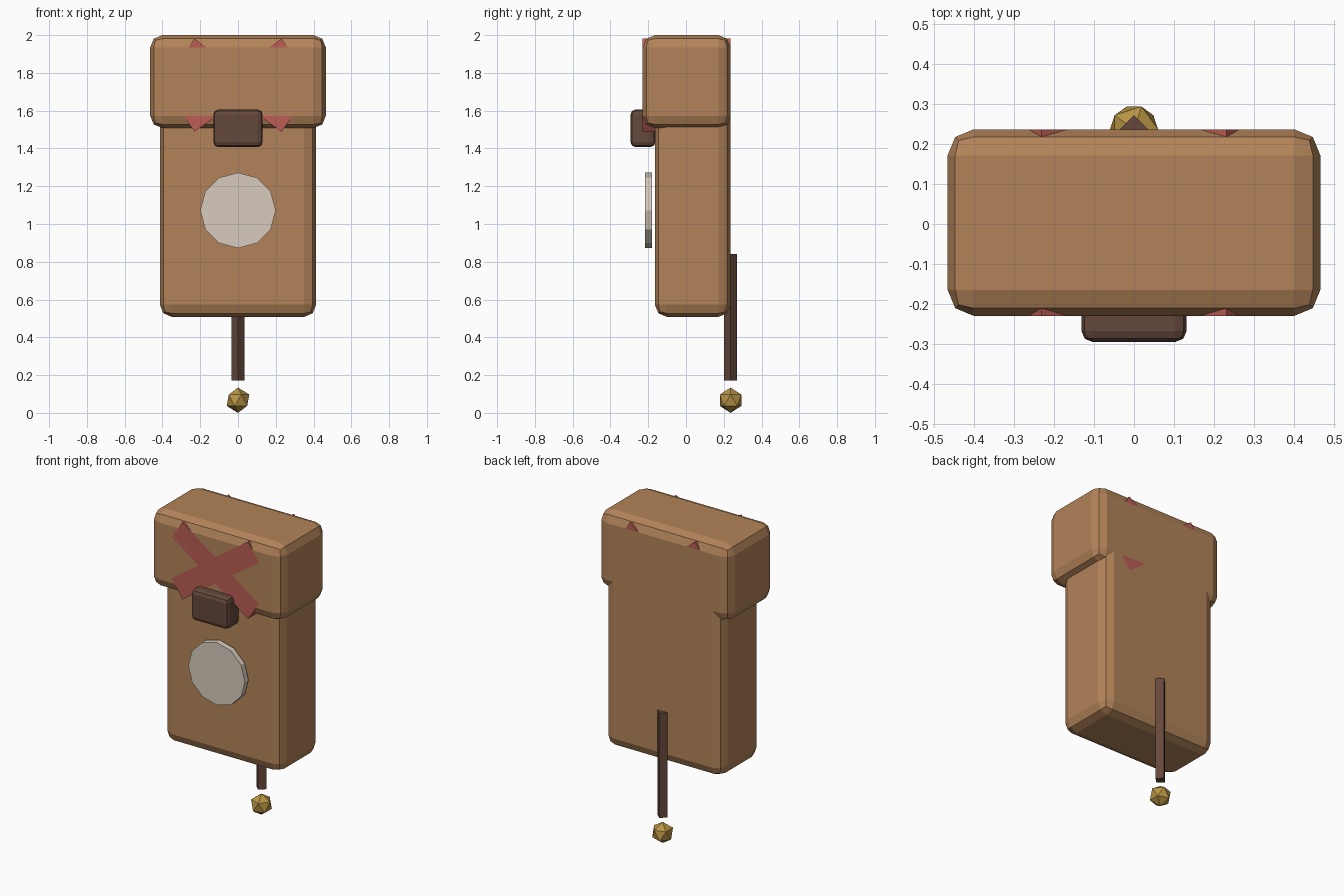
import bpy
from math import radians

if "Cube" in bpy.data.objects:
    bpy.data.objects.remove(bpy.data.objects["Cube"])

BACK = 0.236  # shared rear plane of the body and the hood


def material(name, rgb):
    m = bpy.data.materials.new(name)
    m.diffuse_color = (*rgb, 1)
    m.use_nodes = True
    m.node_tree.nodes["Principled BSDF"].inputs["Base Color"].default_value = m.diffuse_color
    return m


WOOD = material("wood", (0.45, 0.23, 0.10))
DARK = material("dark_wood", (0.13, 0.065, 0.045))
RED = material("red", (0.50, 0.11, 0.09))
CREAM = material("cream", (0.68, 0.60, 0.51))
GOLD = material("gold", (0.48, 0.30, 0.06))


def finish(name, mat):
    ob = bpy.context.object
    ob.name = name
    ob.data.materials.append(mat)
    return ob


def box(name, lo, hi, mat, bevel=0.0, turn=0.0):
    """Box between two corners, optionally bevelled and turned about y."""
    centre = [(a + b) / 2 for a, b in zip(lo, hi)]
    bpy.ops.mesh.primitive_cube_add(size=1, location=centre, rotation=(0, turn, 0))
    ob = finish(name, mat)
    ob.scale = [b - a for a, b in zip(lo, hi)]
    bpy.ops.object.transform_apply(location=False, rotation=False, scale=True)
    if bevel:
        mod = ob.modifiers.new("bevel", 'BEVEL')
        mod.width = bevel
        mod.segments = 2
    return ob


# Case and overhanging hood
box("body", (-0.414, -0.165, 0.508), (0.414, BACK, 1.75), WOOD, 0.065)
box("hood", (-0.465, -0.229, 1.508), (0.465, BACK, 2.0), WOOD, 0.065)

# Crossed bars running through the hood
for side, label in ((1, "right"), (-1, "left")):
    box("cross_bar_" + label, (-0.33, -0.229, 1.666), (0.33, BACK, 1.804),
        RED, turn=side * radians(35))

# Small block at the front edge of the hood
box("front_block", (-0.131, -0.294, 1.407), (0.131, -0.162, 1.606), DARK, 0.027)

# Twelve-sided dial
bpy.ops.mesh.primitive_cylinder_add(vertices=12, radius=0.2, depth=0.036,
                                    location=(0, -0.198, 1.072),
                                    rotation=(radians(90), 0, 0))
finish("dial", CREAM)

# Four-sided pendulum rod and faceted weight
bpy.ops.mesh.primitive_cylinder_add(vertices=4, radius=0.035, depth=0.668,
                                    location=(0, BACK, 0.506))
finish("pendulum_rod", DARK)
bpy.ops.mesh.primitive_ico_sphere_add(subdivisions=1, radius=0.067,
                                      location=(0, BACK, 0.067))
finish("pendulum_weight", GOLD)
